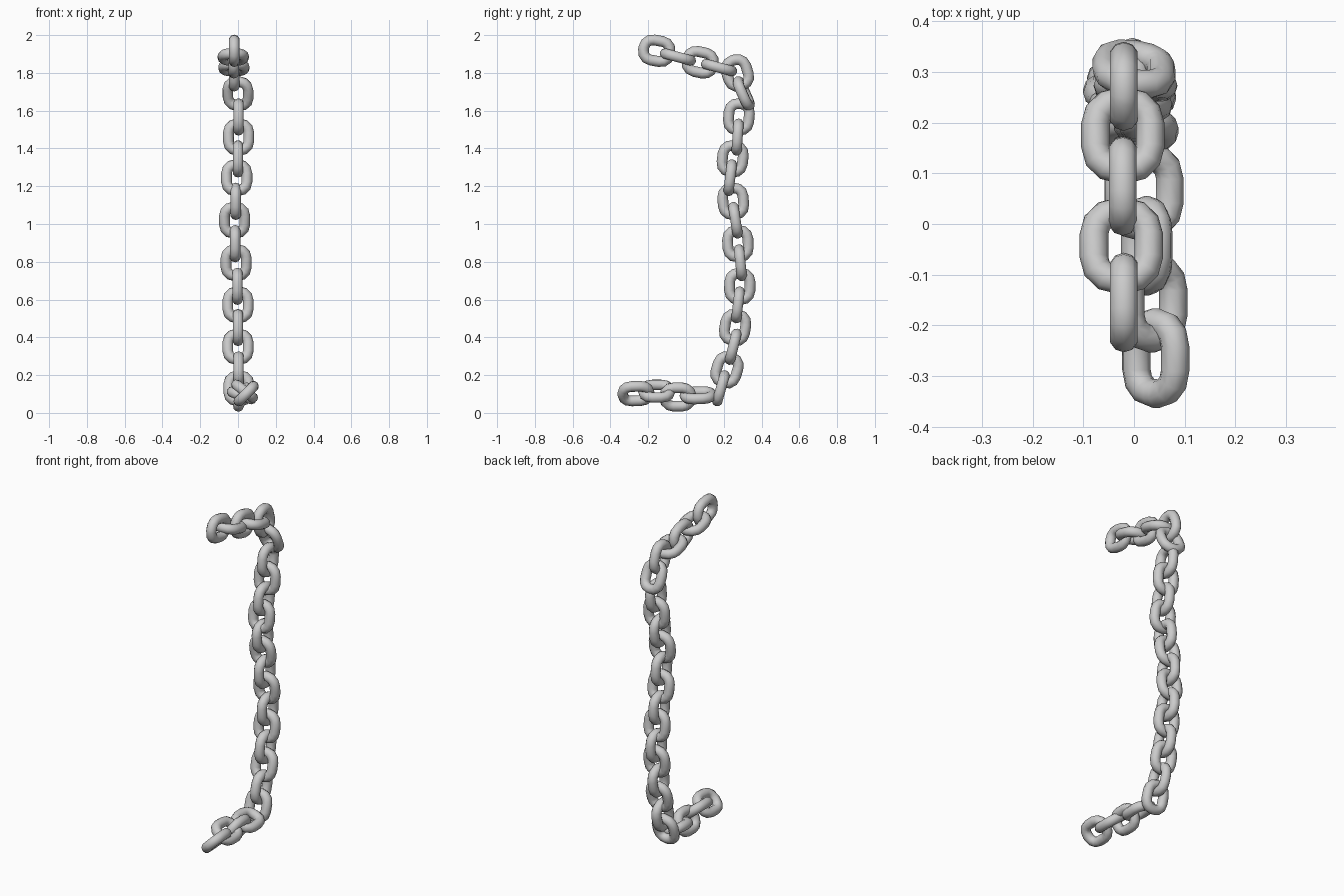
import bpy, bmesh
from math import sin, cos, pi, radians
from mathutils import Vector

if "Cube" in bpy.data.objects:
    bpy.data.objects.remove(bpy.data.objects["Cube"])

HALF_W, HALF_L, CORNER, WIRE = 0.054, 0.07, 0.046, 0.0285
SIDES, STEPS = 10, 3

# centre x, y, z, heading (0 = back, 90 = down, 180 = front), roll about heading
LINKS = [
    (-.02, -.155, 1.917, 10, 90), (-.025, -.043, 1.884, 15, 0),
    (-.022, .075, 1.856, 12, 90), (-.022, .175, 1.828, 15, 0),
    (-.02, .272, 1.80, 72, 90), (0, .306, 1.69, 66, 8),
    (.003, .28, 1.567, 95, 90), (.003, .273, 1.46, 94, 0),
    (0, .247, 1.345, 97, 90), (-.007, .234, 1.245, 97, 0),
    (-.012, .25, 1.12, 85, 90), (-.018, .262, 1.02, 81, 0),
    (-.015, .275, .896, 87, 90), (-.01, .288, .795, 84, 0),
    (-.003, .285, .67, 91, 90), (0, .275, .572, 97, 0),
    (0, .26, .452, 99, 90), (0, .25, .35, 104, 0),
    (.003, .217, .228, 107, 90), (.005, .185, .13, 106, 0),
    (.02, .065, .093, 178, -20), (.025, -.043, .084, 180, 65),
    (.035, -.155, .115, 180, -38), (.043, -.265, .102, 178, 45),
]


def link_path():
    """Centre line of one link: rounded rectangle with outward normals."""
    pts = []
    for q, (sx, sy) in enumerate([(1, 1), (-1, 1), (-1, -1), (1, -1)]):
        for i in range(STEPS + 1):
            a = (q + i / STEPS) * pi / 2
            pts.append((sx * (HALF_W - CORNER) + CORNER * cos(a),
                        sy * (HALF_L - CORNER) + CORNER * sin(a), cos(a), sin(a)))
    return pts


# One shared link mesh: width on x, length on y
bm = bmesh.new()
rings = []
for x, y, nx, ny in link_path():
    ring = []
    for k in range(SIDES):
        t = 2 * pi * k / SIDES
        c = WIRE * cos(t)
        ring.append(bm.verts.new((x + nx * c, y + ny * c, WIRE * sin(t))))
    rings.append(ring)
for i, r in enumerate(rings):
    s = rings[(i + 1) % len(rings)]
    for k in range(SIDES):
        n = (k + 1) % SIDES
        bm.faces.new((r[k], s[k], s[n], r[n])).smooth = True
bmesh.ops.recalc_face_normals(bm, faces=bm.faces)
mesh = bpy.data.meshes.new("chain_link")
bm.to_mesh(mesh)
bm.free()

# Place the links along the chain
X = Vector((1, 0, 0))
for i, (x, y, z, heading, roll) in enumerate(LINKS):
    h, r = radians(heading), radians(roll)
    along = Vector((0, cos(h), -sin(h)))
    width = X * cos(r) + along.cross(X) * sin(r)
    obj = bpy.data.objects.new(f"chain_link_{i + 1:02d}", mesh)
    bpy.context.collection.objects.link(obj)
    m = obj.matrix_world.to_3x3()
    m.col[0], m.col[1], m.col[2] = width, along, width.cross(along)
    obj.matrix_world = m.to_4x4()
    obj.location = (x, y, z)
